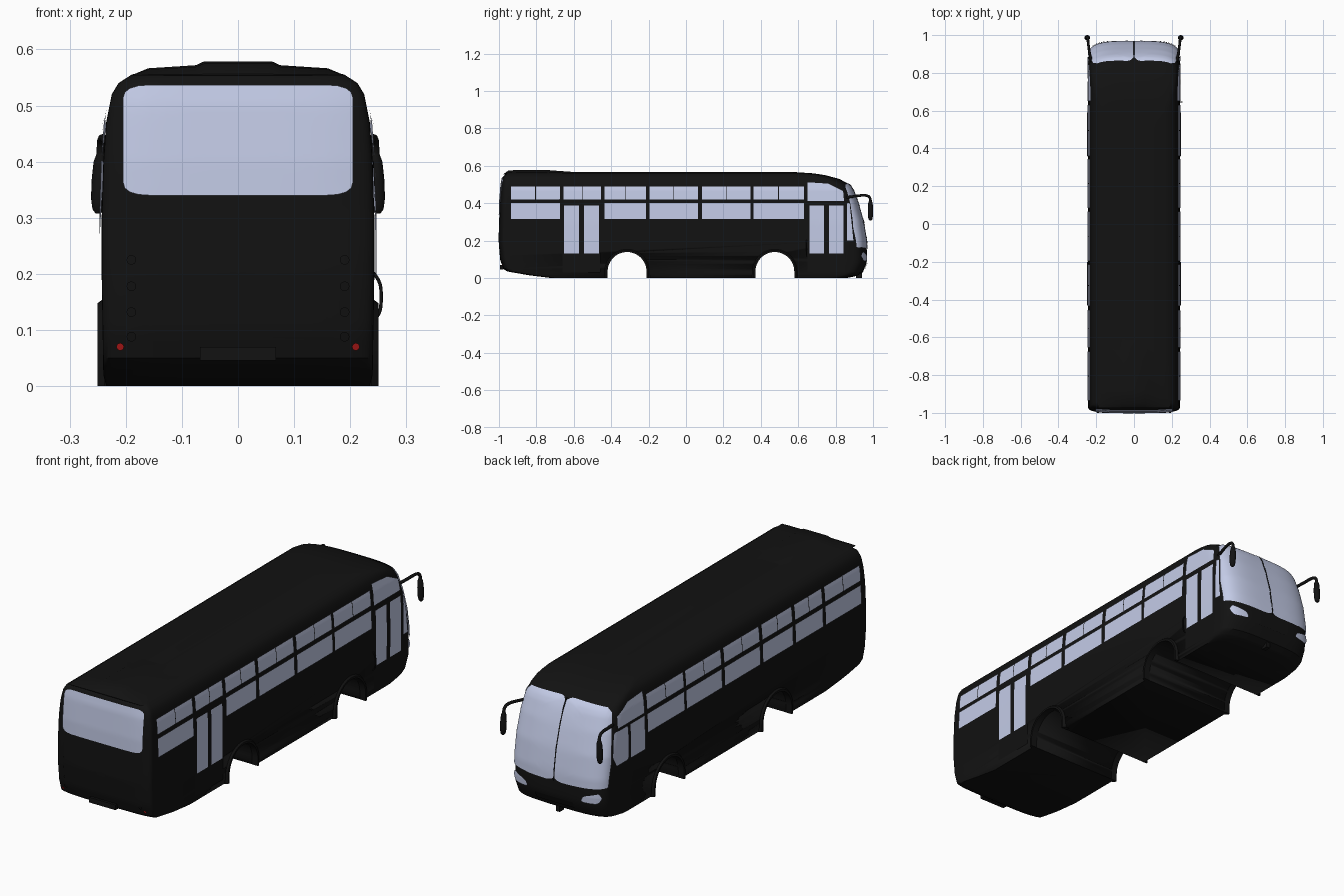
import bpy, math
from math import sin, cos, pi, radians
from mathutils import Vector

if "Cube" in bpy.data.objects:
    bpy.data.objects.remove(bpy.data.objects["Cube"])


def material(name, rgb):
    m = bpy.data.materials.new(name)
    m.diffuse_color = (*rgb, 1)
    m.use_nodes = True
    m.node_tree.nodes["Principled BSDF"].inputs["Base Color"].default_value = m.diffuse_color
    return m


BLACK = material("black_paint", (0.006, 0.006, 0.006))
GLASS = material("pale_glass", (0.55, 0.60, 0.80))
RED = material("red_lamp", (0.45, 0.01, 0.01))


def make(name, verts, faces, mat, angle=35):
    me = bpy.data.meshes.new(name)
    me.from_pydata([tuple(v) for v in verts], [], faces)
    me.materials.append(mat)
    ob = bpy.data.objects.new(name, me)
    bpy.context.collection.objects.link(ob)
    bpy.ops.object.select_all(action='DESELECT')
    ob.select_set(True)
    bpy.context.view_layer.objects.active = ob
    bpy.ops.object.mode_set(mode='EDIT')
    bpy.ops.mesh.select_all(action='SELECT')
    if name.endswith("shell") or name.startswith(("wheel", "mirror", "roof", "cutter")):
        bpy.ops.mesh.normals_make_consistent(inside=False)
    bpy.ops.object.mode_set(mode='OBJECT')
    bpy.ops.object.shade_smooth_by_angle(angle=radians(angle))
    return ob


def loft(name, rings, mat, angle=35):
    n = len(rings[0])
    faces = [(i * n + j, i * n + (j + 1) % n, (i + 1) * n + (j + 1) % n, (i + 1) * n + j)
             for i in range(len(rings) - 1) for j in range(n)]
    faces += [tuple(range(n))[::-1], tuple(range((len(rings) - 1) * n, len(rings) * n))]
    return make(name, [p for r in rings for p in r], faces, mat, angle)


def box(name, c, s, mat):
    ring = lambda x: [(x, c[1] + a * s[1] / 2, c[2] + b * s[2] / 2)
                      for a, b in ((-1, -1), (1, -1), (1, 1), (-1, 1))]
    return loft(name, [ring(c[0] - s[0] / 2), ring(c[0] + s[0] / 2)], mat)


# Body outline tables: (height, value)
WIDTH = [(0, .235), (.02, .24), (.2, .243), (.3, .243), (.4, .24), (.47, .235), (.52, .225),
         (.54, .213), (.555, .19), (.562, .165), (.566, .1), (.568, .04)]
NOSE = [(0, .86), (.012, .915), (.03, .945), (.08, .966), (.12, .968), (.2, .964), (.3, .948),
        (.4, .92), (.47, .893), (.5, .874), (.53, .82), (.55, .745), (.56, .68), (.568, .56)]
TAIL = [(0, -.72), (.015, -.84), (.035, -.955), (.05, -.978), (.1, -.992), (.2, -1.0),
        (.4, -.996), (.5, -.988), (.54, -.98), (.555, -.965), (.562, -.95), (.568, -.9)]


def look(t, z):
    for (a, u), (b, v) in zip(t, t[1:]):
        if z <= b:
            return u + (v - u) * (z - a) / (b - a)
    return t[-1][1]


DF, NF, DR, NR = .11, 3.5, .04, 4.0


def front(th, z, e=0):
    w, s = look(WIDTH, z) + e, sin(th)
    return (math.copysign(w * abs(s) ** (2 / NF), s),
            look(NOSE, z) + e - DF + DF * max(cos(th), 0) ** (2 / NF), z)


def rear(x, z, e=0):
    w = look(WIDTH, z) + e
    t = min(abs(x) / w, 1)
    return (x, look(TAIL, z) - e + DR * (1 - (1 - t ** NR) ** (1 / NR)), z)


def side(y, z, sgn, e=0):
    t = min(max((y - (look(NOSE, z) + e - DF)) / DF, 0), 1)
    return (sgn * (look(WIDTH, z) + e) * (1 - t ** NF) ** (1 / NF), y, z)


# Body shell
levels = sorted({z for t in (WIDTH, NOSE, TAIL) for z, _ in t} | {.25, .35, .44})
rings = []
for z in levels:
    r = [front(radians(90 - 180 * i / 40), z) for i in range(41)]
    for i in range(33):
        a = radians(-90 + 180 * i / 32)
        s = sin(a)
        w = look(WIDTH, z)
        x = math.copysign(w * abs(s) ** (2 / NR), s)
        r.append((x, look(TAIL, z) + DR - DR * max(cos(a), 0) ** (2 / NR), z))
    rings.append(r)
body = loft("body_shell", rings, BLACK)


# Wheel arches, cut through, with flared trims
def arch(cy, r):
    pts = [(cy + r, -.05 if r == .105 else 0)]
    pts += [(cy + r * cos(pi * i / 24), .035 + r * sin(pi * i / 24)) for i in range(25)]
    return pts + [(cy - r, pts[0][1])]


for label, cy in (("front", .475), ("rear", -.315)):
    cut = loft("cutter", [[(x, y, z) for y, z in arch(cy, .105)] for x in (-.4, .4)], BLACK)
    cut.hide_render = True
    m = body.modifiers.new("arch", 'BOOLEAN')
    m.operation, m.solver, m.object = 'DIFFERENCE', 'EXACT', cut
    bpy.context.view_layer.objects.active = body
    bpy.ops.object.modifier_apply(modifier=m.name)
    bpy.data.objects.remove(cut)
    section = [(.104, .22), (.104, .25), (.113, .25), (.122, .238), (.122, .22)]
    for sgn in (-1, 1):
        paths = [[(sgn * x, y, z) for y, z in arch(cy, r)] for r, x in section]
        loft("wheel_arch_trim_" + label, [list(p) for p in zip(*paths)], BLACK)


# Panels that follow the body: rounded polygon outline, filled with shrinking rings
def panel(name, corners, surf, mat, r=.06, k=8):
    P, out = [Vector(c) for c in corners], []
    for i, p in enumerate(P):
        q, n = P[i - 1], P[(i + 1) % len(P)]
        a, b = p.lerp(q, r), p.lerp(n, r)
        out += [a.lerp(p, t).lerp(p.lerp(b, t), t) for t in (0, .25, .5, .75, 1)]
        end = n.lerp(p, r)
        out += [b.lerp(end, j / 12) for j in range(1, 12)]
    c, n = sum(P, Vector((0, 0))) / len(P), len(out)
    verts = [surf(*c.lerp(o, i / k)) for i in range(k, 0, -1) for o in out] + [surf(*c)]
    faces = [(i * n + j, i * n + (j + 1) % n, (i + 1) * n + (j + 1) % n, (i + 1) * n + j)
             for i in range(k - 1) for j in range(n)]
    faces += [((k - 1) * n + j, (k - 1) * n + (j + 1) % n, k * n) for j in range(n)]
    return make(name, verts, faces, mat, 60)


def rect(a, b, lo, hi):
    return [(a, lo), (b, lo), (b, hi), (a, hi)]


def side_panel(name, corners, sgn, mat=GLASS, e=.004, r=.02):
    pts = corners if sgn > 0 else corners[::-1]
    panel(name, pts, lambda y, z: side(y, z, sgn, e), mat, r, 5)


# Side windows in two rows; the right side has two doors
BAYS = [(-.935, -.675), (-.655, -.455), (-.435, -.215), (-.195, .065), (.085, .345), (.36, .63)]
for sgn in (-1, 1):
    for i, (a, b) in enumerate(BAYS):
        side_panel("upper_window", rect(a, b, .42, .49), sgn)
        if not (sgn > 0 and i == 1):
            side_panel("lower_window", rect(a, b, .315, .402), sgn)
        m = (a + b) / 2
        side_panel("window_slider_bar", rect(m - .002, m + .002, .42, .49), sgn, BLACK, .006)
    side_panel("front_upper_window", [(.65, .412), (.845, .412), (.84, .465), (.76, .505), (.65, .512)], sgn)
for a, b in ((-.66, -.457), (.65, .85)):
    side_panel("door_leaf", rect(a, b, .03, .40), 1, BLACK, .002)
for a, b in ((-.652, -.572), (-.546, -.465), (.66, .738), (.764, .843)):
    side_panel("door_window", rect(a, b, .132, .387), 1)
side_panel("front_quarter_window", [(.862, .2), (.895, .2), (.875, .40), (.862, .40)], 1)
side_panel("driver_window", rect(.65, .755, .245, .402), -1)
side_panel("driver_front_window", [(.77, .245), (.86, .245), (.885, .29), (.868, .402), (.77, .402)], -1, r=.15)

# Windshield halves and headlights
for s in (-1, 1):
    c = [(s * .0004, .155), (s * radians(74), .165), (s * radians(77), .28), (s * radians(60), .485),
         (s * radians(48), .503), (s * .0004, .508)]
    panel("windshield_half", c[::-s], lambda t, z: front(t, z, .004), GLASS, .04, 14)
    c = [(s * radians(a), z) for a, z in ((20, .092), (50, .092), (60, .12), (52, .142), (24, .122))]
    panel("headlight", c[::-s], lambda t, z: front(t, z, .005), GLASS, .3, 8)
panel("windshield_divider", rect(-.0001, .0001, .155, .505),
      lambda t, z: front(t, z, .0055), BLACK, .02, 3)
panel("front_grille", rect(-.2, .2, .05, .08), lambda t, z: front(t, z, .004), BLACK, .1, 3)
box("tow_hook", (0, .925, .014), (.02, .03, .026), BLACK)

# Rear window, engine cover, lamps and plate holder
panel("rear_window", rect(-.205, .205, .34, .537), lambda x, z: rear(x, z, .004), GLASS, .12, 8)
panel("engine_cover", rect(-.2, .2, .085, .325), lambda x, z: rear(x, z, .002), BLACK, .08, 8)


def disc(name, x, z, r, mat):
    panel(name, [(x + r * cos(a * pi / 4), z + r * sin(a * pi / 4)) for a in range(8)],
          lambda u, v: rear(u, v, .005), mat, .3, 2)


for s in (-1, 1):
    disc("red_tail_lamp", s * .21, .07, .007, RED)
    for z in (.088, .132, .178, .225):
        disc("round_rear_lamp", s * .19, z, .009, BLACK)
box("plate_holder", (0, -.985, .058), (.135, .02, .024), BLACK)

# Roof pod at the rear
rings = []
for y, h in ((-.975, .002), (-.95, .021), (-.88, .025), (-.75, .024), (-.6, .013), (-.52, .002)):
    half = [(.19, 0), (.16, .5), (.075, .72), (.06, 1)]
    rings.append([(x, y, .554 + h * f) for x, f in half] +
                 [(-x, y, .554 + h * f) for x, f in half[::-1]])
loft("roof_pod", rings, BLACK)


# Mirrors on curved arms, and the door grab handle
def tube(name, pts, r):
    cu = bpy.data.curves.new(name, 'CURVE')
    cu.dimensions, cu.bevel_depth, cu.bevel_resolution = '3D', r, 2
    cu.use_fill_caps = True
    sp = cu.splines.new('NURBS')
    sp.points.add(len(pts) - 1)
    for p, q in zip(sp.points, pts):
        p.co = (*q, 1)
    sp.use_endpoint_u, sp.order_u, sp.resolution_u = True, 3, 8
    cu.materials.append(BLACK)
    bpy.context.collection.objects.link(bpy.data.objects.new(name, cu))


for s in (-1, 1):
    tube("mirror_arm", [(s * x, y, z) for x, y, z in
         ((.222, .85, .43), (.235, .9, .437), (.243, .96, .445), (.245, .99, .43), (.246, .987, .385))], .007)
    rings = []
    for z, f in ((.308, .35), (.315, .75), (.335, 1), (.37, 1), (.4, .85), (.415, .5)):
        x0 = .247 - .04 * (z - .36)
        rings.append([(s * (x0 + .014 * f * cos(a * pi / 8)), .986 + .014 * f * sin(a * pi / 8), z)
                      for a in range(16)])
    loft("mirror_head", rings, BLACK, 50)
tube("door_grab_handle", [(.238, .645, .115), (.253, .645, .125), (.256, .645, .16),
                          (.253, .645, .19), (.238, .645, .205)], .003)
